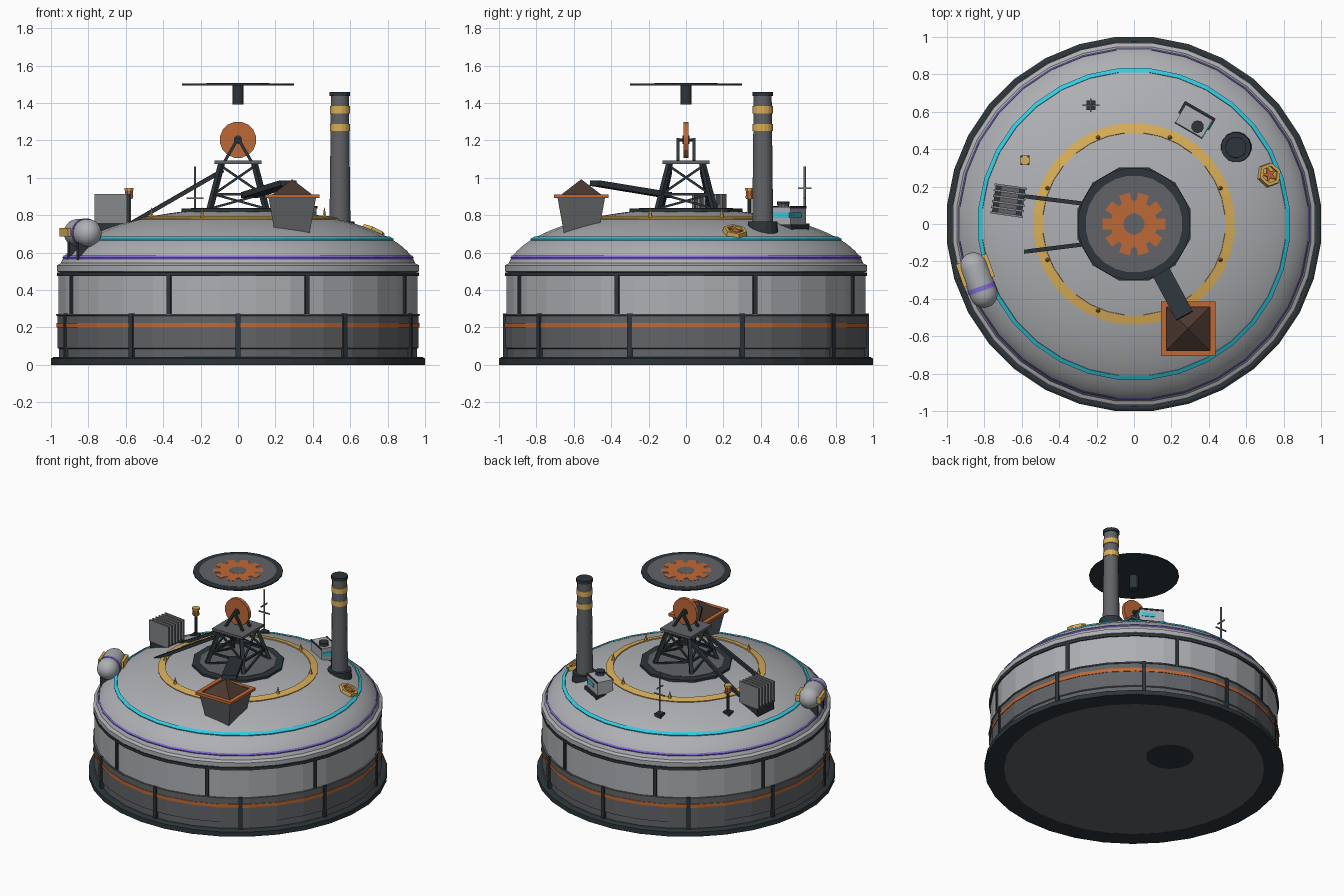
import bpy, bmesh
from math import sin, cos, pi, sqrt, radians, atan2
from mathutils import Vector, Matrix

if "Cube" in bpy.data.objects:
    bpy.data.objects.remove(bpy.data.objects["Cube"])


def material(name, r, g, b):
    m = bpy.data.materials.new(name)
    m.use_nodes = True
    m.diffuse_color = (r, g, b, 1)
    m.node_tree.nodes["Principled BSDF"].inputs["Base Color"].default_value = (r, g, b, 1)
    return m


LIGHT = material("light grey", .42, .43, .45)
FIN = material("fin grey", .23, .24, .25)
STEEL = material("steel grey", .12, .125, .135)
DARK = material("dark slate", .026, .036, .043)
ORANGE = material("rust orange", .52, .14, .037)
GOLD = material("gold", .70, .43, .10)
CYAN = material("cyan", .035, .59, .75)
PURPLE = material("purple", .23, .15, .68)
BROWN = material("ore brown", .07, .04, .028)


def finish(name, bm, mat, matrix=None, smooth=False):
    bmesh.ops.recalc_face_normals(bm, faces=bm.faces)
    me = bpy.data.meshes.new(name)
    bm.to_mesh(me)
    bm.free()
    me.materials.append(mat)
    ob = bpy.data.objects.new(name, me)
    bpy.context.collection.objects.link(ob)
    if matrix:
        ob.matrix_world = matrix
    if smooth:
        bpy.ops.object.select_all(action='DESELECT')
        ob.select_set(True)
        bpy.context.view_layer.objects.active = ob
        bpy.ops.object.shade_smooth_by_angle(angle=radians(32))


def at(x, y, z=0, turn=0):
    return Matrix.Translation((x, y, z)) @ Matrix.Rotation(radians(turn), 4, 'Z')


def aligned(p, q):
    """Matrix at the midpoint of p-q with local z along it."""
    p, q = Vector(p), Vector(q)
    return Matrix.Translation((p + q) / 2) @ (q - p).to_track_quat('Z', 'Y').to_matrix().to_4x4()


def lathe(name, mat, profile, n=32, matrix=None, smooth=False, closed=False):
    """Spin an (r, z) profile; open profiles are capped at both ends."""
    bm = bmesh.new()
    rings = [[bm.verts.new((r * cos((i + .5) * 2 * pi / n), r * sin((i + .5) * 2 * pi / n), z))
              for i in range(n)] for r, z in profile]
    pairs = list(zip(rings, rings[1:])) + ([(rings[-1], rings[0])] if closed else [])
    for a, b in pairs:
        for i in range(n):
            j = (i + 1) % n
            bm.faces.new((a[i], a[j], b[j], b[i]))
    if not closed:
        bm.faces.new(rings[0])
        bm.faces.new(rings[-1])
    finish(name, bm, mat, matrix, smooth)


def cyl(name, mat, r, z0, z1, matrix=None, n=16, r2=None, smooth=False):
    lathe(name, mat, [(r, z0), (r if r2 is None else r2, z1)], n, matrix, smooth)


def box(name, mat, size, matrix):
    bm = bmesh.new()
    bmesh.ops.create_cube(bm, size=1, matrix=Matrix.Diagonal((*size, 1)))
    finish(name, bm, mat, matrix)


def bar(name, mat, p, q, w, h=None):
    box(name, mat, (w, h or w, (Vector(q) - Vector(p)).length), aligned(p, q))


def prism(name, mat, points, z0, z1, matrix=None):
    bm = bmesh.new()
    lo, hi = ([bm.verts.new((x, y, z)) for x, y in points] for z in (z0, z1))
    bm.faces.new(lo)
    bm.faces.new(hi)
    for i in range(len(lo)):
        j = (i + 1) % len(lo)
        bm.faces.new((lo[i], lo[j], hi[j], hi[i]))
    finish(name, bm, mat, matrix)


def polar(r, deg):
    return r * cos(radians(deg)), r * sin(radians(deg))


DOME_R, DOME_H = .96, .336


def dome_z(r):
    return .5 + DOME_H * sqrt(1 - (r / DOME_R) ** 2)


# Foundation and drum walls
lathe("base_ring", DARK, [(.874, 0), (1.005, 0), (1.005, .034), (.99, .042), (.874, .042)], closed=True)
cyl("floor_plate", STEEL, .88, .001, .03, n=32)
cyl("floor_hatch", DARK, .16, 0, .02, at(-.08, .28), 24)
cyl("lower_wall", STEEL, .962, .04, .1, n=32)
lathe("skirt_band", STEEL, [(.96, .085), (.971, .09), (.971, .262), (.977, .264), (.977, .272), (.94, .272)])
cyl("skirt_stripe", ORANGE, .975, .2, .225, n=32)
cyl("upper_wall", LIGHT, .965, .26, .49, n=32)
cyl("wall_top_ring", DARK, .973, .475, .495, n=32)
for k in range(10):
    a = -90 + 36 * k
    box("skirt_pillar", DARK, (.03, .026, .235), at(*polar(.963, a), .157, a))
for k in range(8):
    a = 22.5 + 45 * k
    box("wall_pillar", DARK, (.03, .024, .21), at(*polar(.956, a), .375, a))

# Dome with its coloured rings
lathe("dome_rim", LIGHT, [(.96, .495), (.973, .5), (.973, .532), (.945, .547)], smooth=True)
arc = [pi / 2 * i / 24 for i in range(24)]
lathe("dome", LIGHT, [(DOME_R * cos(t), .5 + DOME_H * sin(t)) for t in arc], smooth=True)
for name, mat, r0, r1, lift in (("purple_ring", PURPLE, .932, .939, .004), ("cyan_ring", CYAN, .811, .833, .006),
                                ("gold_ring", GOLD, .486, .536, .006)):
    lathe(name, mat, [(r1, dome_z(r1) - .01), (r1 + .004, dome_z(r1) + lift),
                      (r0 + .004, dome_z(r0) + lift), (r0, dome_z(r0) - .01)], closed=True)
for k in range(8):
    cyl("ring_spike", GOLD, .014, .785, .84, at(*polar(.5, 22.5 + 45 * k)), 6, .001)

# Headframe tower
cyl("tower_platform", DARK, .312, .8, .835, n=12)
cyl("tower_floor", STEEL, .26, .83, .838, n=12)
box("tower_deck", STEEL, (.25, .25, .018), at(0, 0, 1.083))
LOW, HIGH = (.15, .835), (.088, 1.076)


def leg_point(k, t):
    h = LOW[0] + (HIGH[0] - LOW[0]) * t
    x, y = polar(h * sqrt(2), 45 + 90 * k)
    return x, y, LOW[1] + (HIGH[1] - LOW[1]) * t


for k in range(4):
    bar("tower_leg", DARK, leg_point(k, 0), leg_point(k, 1), .026)
    bar("tower_girt", DARK, leg_point(k, .32), leg_point(k + 1, .32), .014)
    bar("tower_brace", DARK, leg_point(k, .32), leg_point(k + 1, .95), .012)
    bar("tower_brace", DARK, leg_point(k + 1, .32), leg_point(k, .95), .012)
    bar("tower_foot_brace", DARK, leg_point(k, 0), leg_point(k + 1, .32), .012)
for s in (-1, 1):
    bar("backstay", DARK, (-.08, .085 * s, 1.04), (-.6, .15 * s, .74), .022)
    for e in (-1, 1):
        bar("wheel_strut", DARK, (.07 * e, .042 * s, 1.09), (0, .042 * s, 1.21), .016)

# Winding wheel
spin = Matrix.Translation((0, 0, 1.203)) @ Matrix.Rotation(pi / 2, 4, 'X')
cyl("winding_wheel", ORANGE, .098, -.013, .013, spin)
cyl("wheel_hub", DARK, .024, -.018, .018, spin, 8)
cyl("wheel_axle", DARK, .009, -.045, .045, spin, 8)

# Suspended disc with gear inlay
cyl("disc_stem", DARK, .03, 1.392, 1.495, n=12)
cyl("disc_rim", DARK, .302, 1.494, 1.503, n=24)
cyl("disc_face", STEEL, .26, 1.5, 1.505, n=24)
gear = []
for k in range(10):
    for r, da in ((.125, -13), (.17, -10), (.17, 10), (.125, 13)):
        gear.append(polar(r, 36 * k + da))
prism("disc_gear", ORANGE, gear, 1.502, 1.507)
cyl("gear_centre", STEEL, .056, 1.504, 1.508)

# Ore hopper and conveyor
hop = at(.29, -.56)
R2 = sqrt(2)
cyl("hopper_bin", STEEL, .085 * R2, .66, .9, hop, 4, .128 * R2)
lathe("hopper_rim", ORANGE, [(.128 * R2, .893), (.145 * R2, .893), (.145 * R2, .912), (.116 * R2, .912),
                             (.116 * R2, .893)], 4, hop, closed=True)
cyl("ore_pile", BROWN, .12 * R2, .9, .99, hop, 4, .004)
bar("conveyor", DARK, (.06, -.1, .908), (.27, -.49, .972), .1, .03)

# Chimney
stack = at(.545, .41)
cyl("chimney_base", DARK, .085, .69, .767, stack, r2=.08)
cyl("chimney", STEEL, .057, .76, 1.44, stack, r2=.049, smooth=True)
for z in (1.25, 1.345):
    cyl("chimney_band", GOLD, .055, z, z + .038, stack)
cyl("chimney_cap", DARK, .056, 1.437, 1.46, stack)

# Equipment cabin with lit window strips
cabin = at(.32, .55, 0, -30)
box("cabin_plinth", DARK, (.19, .14, .05), cabin @ at(0, 0, .725))
box("cabin", LIGHT, (.165, .115, .11), cabin @ at(0, 0, .79))
box("cabin_window", CYAN, (.008, .1, .028), cabin @ at(.083, 0, .8))
box("cabin_window", CYAN, (.09, .008, .028), cabin @ at(.02, .058, .8))
for s in (-1, 1):
    box("cabin_roof_edge", DARK, (.17, .008, .012), cabin @ at(0, .057 * s, .842))
cyl("cabin_vent", STEEL, .032, .83, .86, at(.34, .52), 10)
cyl("cabin_vent_cap", DARK, .034, .857, .872, at(.34, .52), 10)

# Radiator
rad = at(-.67, .125, 0, -8)
box("radiator_base", DARK, (.16, .16, .07), rad @ at(0, 0, .735))
for k in range(6):
    box("radiator_fin", FIN, (.175, .012, .155), rad @ at(0, -.075 + .03 * k, .836))
box("radiator_core", STEEL, (.1, .15, .1), rad @ at(0, 0, .81))

# Beacon lamp
lamp = at(-.583, .34)
box("beacon_foot", DARK, (.05, .05, .03), lamp @ at(0, 0, .735))
cyl("beacon_pole", DARK, .011, .73, .9, lamp, 8)
cyl("beacon_collar", GOLD, .02, .888, .9, lamp, 8, .027)
cyl("beacon_lamp", ORANGE, .022, .9, .935, lamp, 8)
cyl("beacon_cap", GOLD, .027, .932, .945, lamp, 8)

# Antenna mast
mast = at(-.23, .635)
box("antenna_foot", DARK, (.05, .05, .04), mast @ at(0, 0, .735))
cyl("antenna_mast", FIN, .006, .73, 1.06, mast, 6)
box("antenna_arm", FIN, (.09, .008, .008), mast @ at(0, 0, .89))
box("antenna_arm", FIN, (.008, .07, .008), mast @ at(0, 0, .945))

# Star hatch lying on the dome slope
r, a = .765, atan2(.26, .715)
normal = Vector((cos(a) * r / DOME_R ** 2, sin(a) * r / DOME_R ** 2, (dome_z(r) - .5) / DOME_H ** 2))
hatch = Matrix.Translation((r * cos(a), r * sin(a), dome_z(r))) @ normal.to_track_quat('Z', 'Y').to_matrix().to_4x4()
lathe("hatch_ring", GOLD, [(.045, 0), (.068, 0), (.064, .025), (.045, .025)], 6, hatch, closed=True)
cyl("hatch_plate", GOLD, .05, -.01, .01, hatch, 6)
prism("hatch_star", ORANGE, [polar(.05 if k % 2 == 0 else .018, 36 * k) for k in range(10)], 0, .018, hatch)

# Side tank
tank = aligned((-.78, -.44, .705), (-.88, -.16, .705))
ends = [(.075 * cos(t), .078 + .075 * sin(t)) for t in [pi / 2 * i / 6 for i in range(6)] + [1.55]]
lathe("side_tank", LIGHT, [(p, -z) for p, z in reversed(ends)] + ends, 20, tank, smooth=True)
cyl("tank_band", PURPLE, .078, -.06, -.035, tank, 20)
out = Vector((-.94, -.336, 0))
along = Vector((-.336, .94, 0))
for s in (-1, 1):
    p = Vector((-.83, -.3, .71)) + out * .073 * s + along * .055
    box("tank_bracket", GOLD, (.03, .13, .045), at(*p, 19.6))
    p = Vector((-.83, -.3, .62)) + along * .07 * s
    box("tank_cradle", DARK, (.11, .03, .12), at(*p, 19.6))
